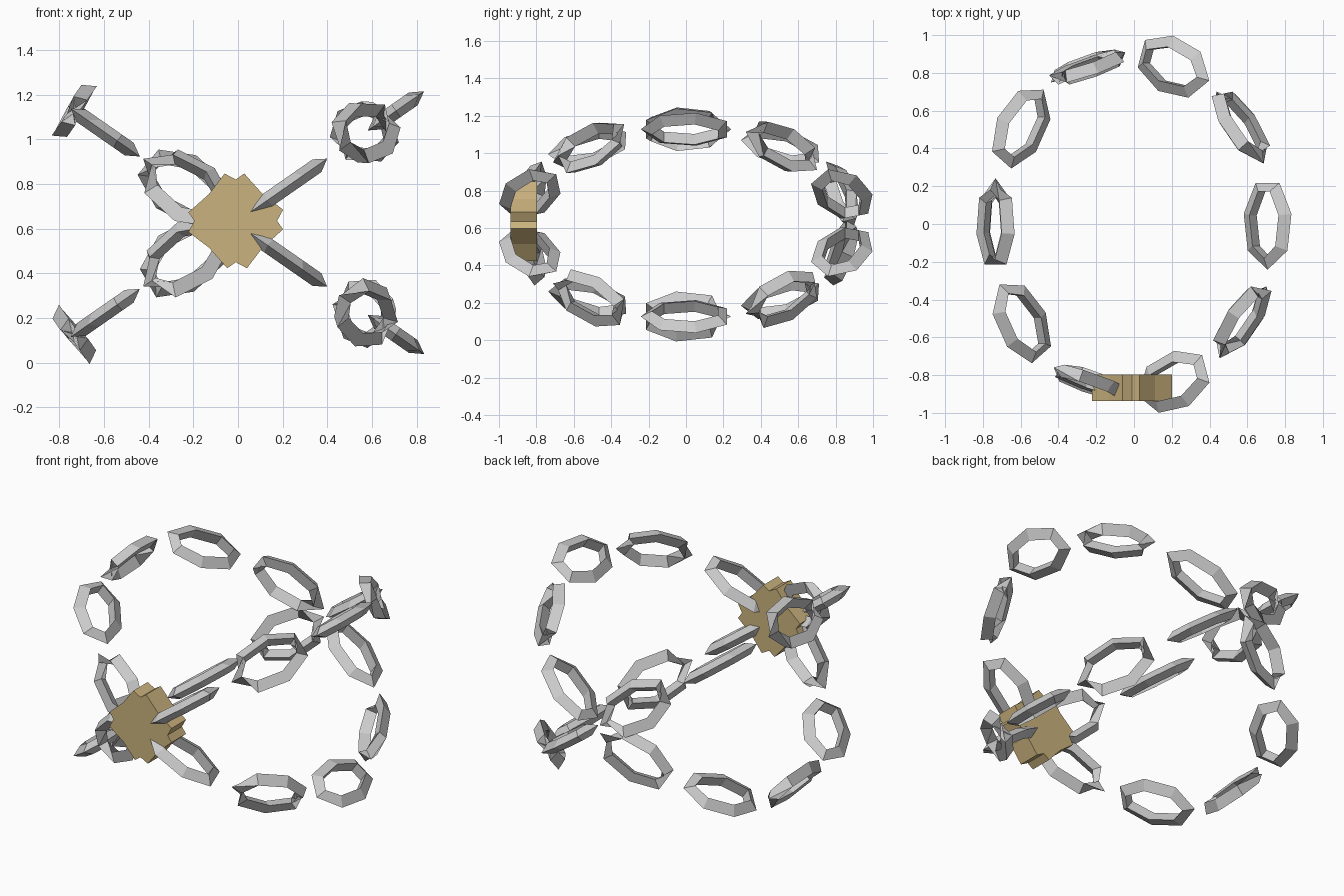
import bpy
from math import sin, cos, pi, radians
from mathutils import Matrix, Vector

if "Cube" in bpy.data.objects:
    bpy.data.objects.remove(bpy.data.objects["Cube"])

CENTRE = Vector((-0.013, 0, 0.627))
RING_R, TILT, LINKS = 0.877, radians(34.8), 10
SIDES, WIDE, LONG, WIRE = 7, 0.117, 0.205, 0.04
UP = Vector((0, 0, 1))


def link_mesh(name, upright):
    # oval seven-sided ring; its triangular section is framed against the up axis
    verts, faces = [], []
    for i in range(SIDES):
        a = (2 * i + 1) * pi / SIDES
        w, y = -WIDE * sin(a), LONG * cos(a)
        dw, dy = -WIDE * cos(a), -LONG * sin(a)
        p = Vector((0, y + 0.003, w)) if upright else Vector((w, y + 0.003, 0))
        t = (Vector((0, dy, dw)) if upright else Vector((dw, dy, 0))).normalized()
        side = t.cross(UP)
        side = Vector((0, -1, 0)) if side.length < 0.01 else side.normalized()
        rise = side.cross(t)
        for j in range(3):
            b = 2 * pi * j / 3
            verts.append(p + WIRE * (cos(b) * side + sin(b) * rise))
            n, k = (i + 1) % SIDES, (j + 1) % 3
            faces.append((i * 3 + k, n * 3 + k, n * 3 + j, i * 3 + j))
    me = bpy.data.meshes.new(name)
    me.from_pydata(verts, [], faces)
    return me


# two tilted chain loops with alternating flat and upright links
links = [link_mesh("flat_link", False), link_mesh("upright_link", True)]
for loop, tilt in (("first", TILT), ("second", -TILT)):
    for i in range(LINKS):
        ob = bpy.data.objects.new(f"{loop}_chain_link_{i + 1}", links[i % 2])
        ob.matrix_world = (Matrix.Translation(CENTRE) @ Matrix.Rotation(tilt, 4, 'Y')
                           @ Matrix.Rotation(2 * pi * i / LINKS, 4, 'Z')
                           @ Matrix.Translation((RING_R, 0, 0)))
        bpy.context.collection.objects.link(ob)

# notched cross plate at the front crossing
arm = [(0.185, 0), (0.212, 0.05), (0.12, 0.12), (0.038, 0.212)]
outline = []
for q in range(4):
    c, s = round(cos(q * pi / 2)), round(sin(q * pi / 2))
    outline += [(c * x - s * z, s * x + c * z) for x, z in arm]
n = len(outline)
verts = [(x - 0.01, y, z + 0.635) for y in (-0.938, -0.797) for x, z in outline]
faces = [tuple(range(n)), tuple(range(2 * n - 1, n - 1, -1))]
faces += [(i, i + n, (i + 1) % n + n, (i + 1) % n) for i in range(n)]
me = bpy.data.meshes.new("cross_plate")
me.from_pydata(verts, [], faces)
plate = bpy.data.objects.new("cross_plate", me)
bpy.context.collection.objects.link(plate)
gold = bpy.data.materials.new("gold")
gold.diffuse_color = (0.6, 0.45, 0.21, 1)
gold.use_nodes = True
gold.node_tree.nodes["Principled BSDF"].inputs["Base Color"].default_value = gold.diffuse_color
me.materials.append(gold)
